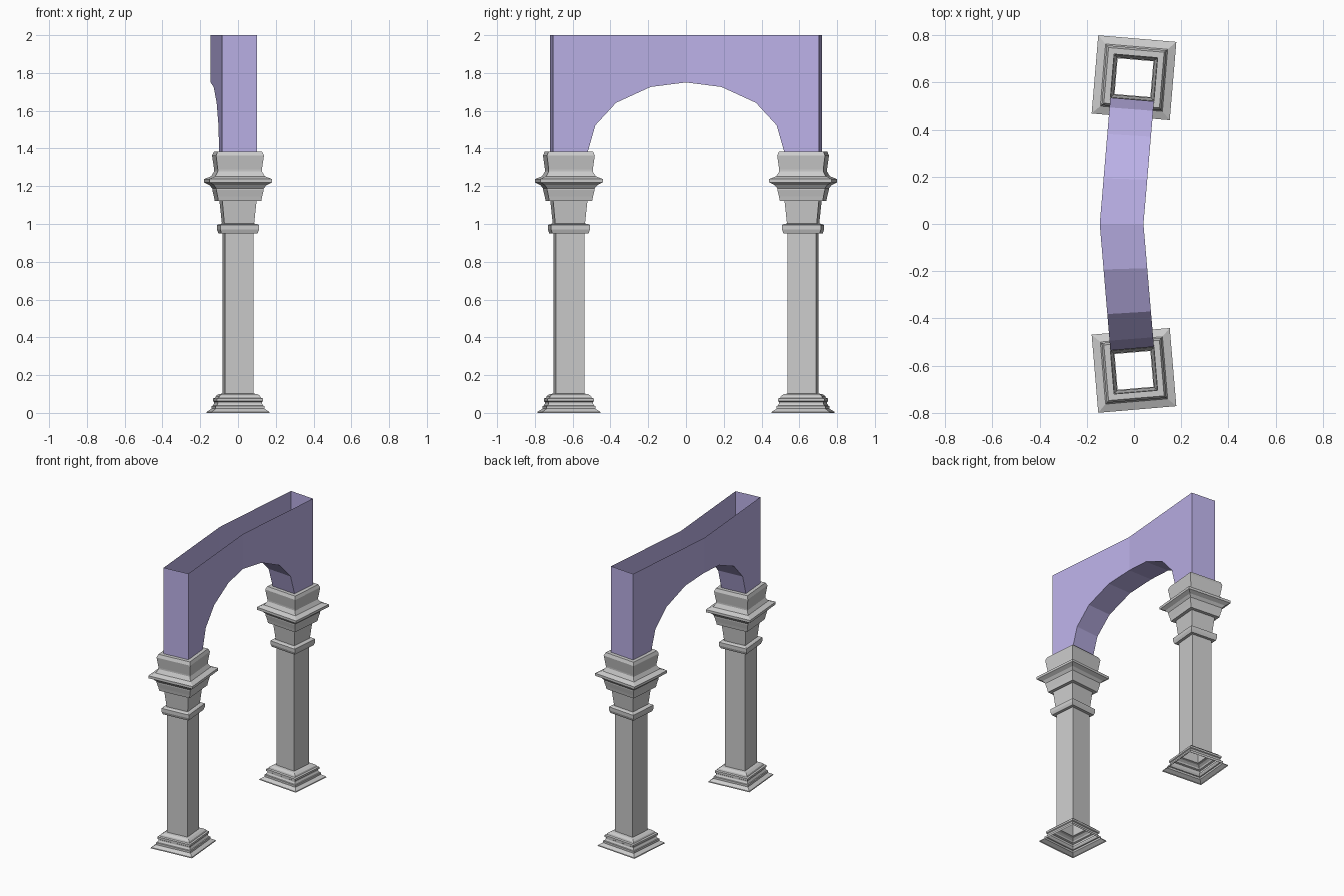
import bpy, bmesh, math

if "Cube" in bpy.data.objects:
    bpy.data.objects.remove(bpy.data.objects["Cube"])

COL_Y = 0.62                       # column centre
HALF = 0.0925                      # half thickness of the arch wall
BEND_X = -0.0525                   # wall centre line at the middle of the arch
ANG = math.atan2(-BEND_X, COL_Y)   # turn of each half

# column profile: (half width, z)
PROFILE = [
    (0.155, 0), (0.153, 0.006), (0.130, 0.022), (0.130, 0.036), (0.124, 0.038),
    (0.117, 0.050), (0.117, 0.058), (0.123, 0.062), (0.123, 0.076), (0.112, 0.080),
    (0.108, 0.090), (0.094, 0.100), (0.076, 0.102),            # base
    (0.076, 0.950), (0.096, 0.950), (0.103, 0.970), (0.103, 0.994),
    (0.094, 1.000), (0.079, 1.002),                            # neck ring
    (0.091, 1.122), (0.114, 1.122), (0.118, 1.145), (0.126, 1.180),
    (0.126, 1.188), (0.140, 1.206), (0.166, 1.220), (0.166, 1.238),
    (0.132, 1.252), (0.117, 1.278), (0.117, 1.288),            # capital
    (0.127, 1.362), (0.118, 1.384), (HALF, 1.384),             # top block
]


def finish(name, bm):
    mesh = bpy.data.meshes.new(name)
    bm.to_mesh(mesh)
    bm.free()
    obj = bpy.data.objects.new(name, mesh)
    bpy.context.collection.objects.link(obj)
    return obj


def make_column(name, side):
    """Hollow square column lofted from the profile."""
    bm = bmesh.new()
    rings = [[bm.verts.new((sx * w, sy * w, z))
              for sx, sy in ((-1, -1), (1, -1), (1, 1), (-1, 1))]
             for w, z in PROFILE]
    for a, b in zip(rings, rings[1:]):
        for i in range(4):
            j = (i + 1) % 4
            bm.faces.new((a[i], a[j], b[j], b[i]))
    obj = finish(name, bm)
    obj.location = (0, side * COL_Y, 0)
    obj.rotation_euler.z = -side * ANG
    return obj


make_column("back_column", 1)
make_column("front_column", -1)

# arch stations on one half: (distance along the wall, underside z)
half_arch = [(0, 1.75), (0.19, 1.726), (0.376, 1.642), (0.487, 1.523),
             (COL_Y - HALF, 1.384), (COL_Y + HALF, 1.384)]
stations = [(-y, z) for y, z in reversed(half_arch[1:])] + half_arch

bm = bmesh.new()
rows = []
for y, z in stations:
    x = BEND_X + abs(y) * math.tan(ANG)
    skew = max(-1, min(1, y / (COL_Y - HALF)))   # wall ends turn with the columns
    dx, dy = HALF * math.cos(ANG * skew), -HALF * math.sin(ANG * skew)
    rows.append([bm.verts.new(p) for p in (
        (x - dx, y - dy, z), (x + dx, y + dy, z),
        (x + dx, y + dy, 2), (x - dx, y - dy, 2))])

last = len(rows) - 2
for i, (a, b) in enumerate(zip(rows, rows[1:])):
    bm.faces.new((a[1], b[1], b[2], a[2]))       # right wall
    bm.faces.new((b[0], a[0], a[3], b[3]))       # left wall
    if 0 < i < last:
        bm.faces.new((a[0], b[0], b[1], a[1]))   # underside
bm.faces.new(rows[0])                            # end walls, top stays open
bm.faces.new(rows[-1][::-1])
arch = finish("arch_wall", bm)

mat = bpy.data.materials.new("purple")
mat.diffuse_color = (0.5, 0.44, 0.8, 1)
mat.use_nodes = True
mat.node_tree.nodes["Principled BSDF"].inputs["Base Color"].default_value = mat.diffuse_color
arch.data.materials.append(mat)
